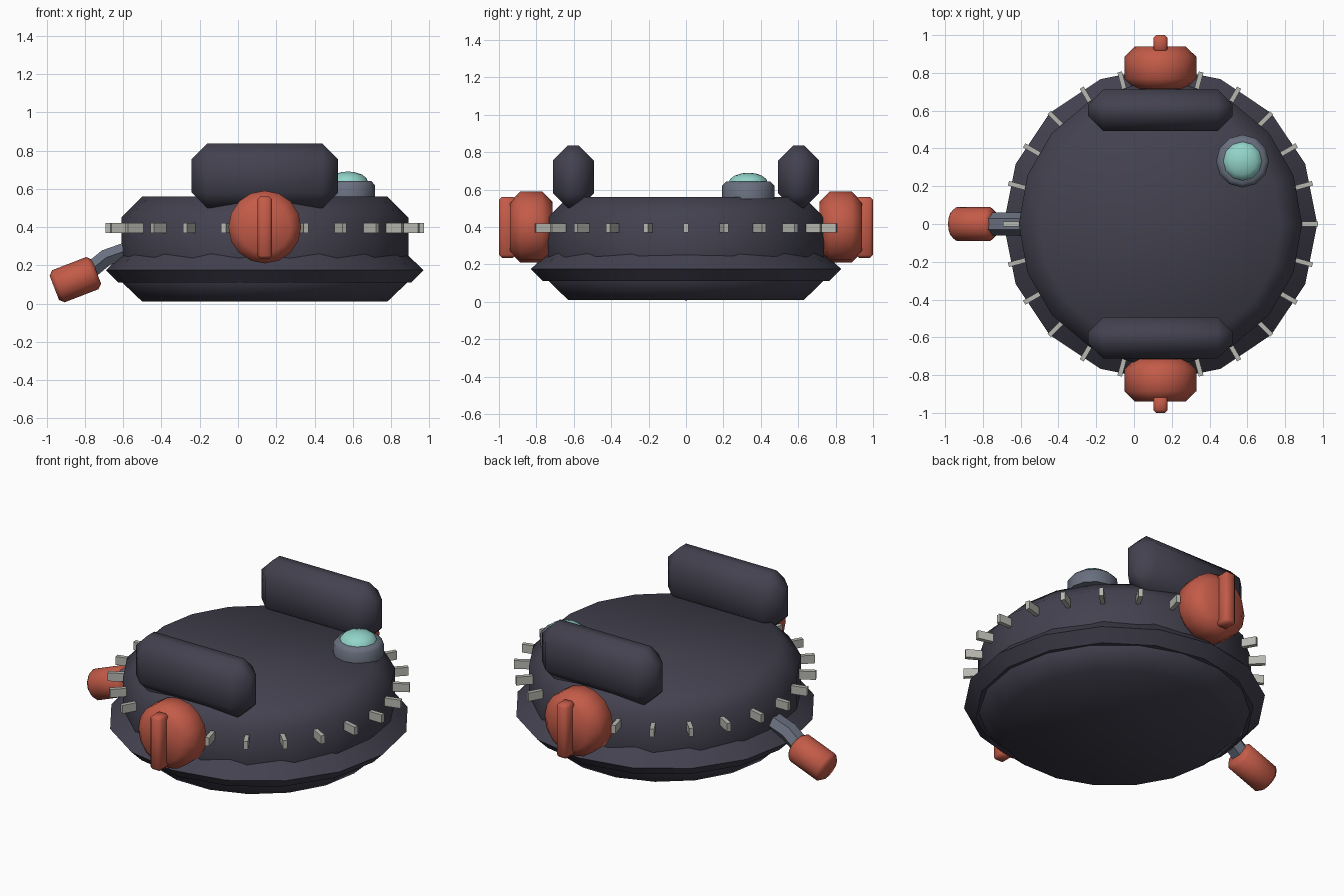
import bpy, bmesh, math
from mathutils import Matrix, Vector

if "Cube" in bpy.data.objects:
    bpy.data.objects.remove(bpy.data.objects["Cube"], do_unlink=True)


def material(name, rgb):
    m = bpy.data.materials.new(name)
    m.use_nodes = True
    m.diffuse_color = (*rgb, 1)
    m.node_tree.nodes["Principled BSDF"].inputs["Base Color"].default_value = (*rgb, 1)
    return m


DARK = material("dark slate", (0.055, 0.053, 0.078))
RED = material("brick red", (0.55, 0.105, 0.065))
STEEL = material("blue grey", (0.14, 0.16, 0.21))
PALE = material("pale grey", (0.48, 0.48, 0.44))
TEAL = material("mint glass", (0.29, 0.66, 0.59))
CX = 0.14  # centre of the round body


def finish(name, bm, mat, matrix=Matrix(), angle=50):
    bmesh.ops.recalc_face_normals(bm, faces=bm.faces)
    mesh = bpy.data.meshes.new(name)
    bm.to_mesh(mesh)
    bm.free()
    mesh.materials.append(mat)
    ob = bpy.data.objects.new(name, mesh)
    ob.matrix_world = matrix
    bpy.context.collection.objects.link(ob)
    bpy.ops.object.select_all(action="DESELECT")
    ob.select_set(True)
    bpy.context.view_layer.objects.active = ob
    bpy.ops.object.shade_smooth_by_angle(angle=math.radians(angle))
    return ob


def lathe(name, profile, sides, mat, matrix=Matrix(), angle=50):
    """Closed turned solid from (radius, height) pairs."""
    bm = bmesh.new()
    rings = []
    for r, z in profile:
        rings.append([bm.verts.new((r * math.cos(2 * math.pi * i / sides),
                                    r * math.sin(2 * math.pi * i / sides), z))
                      for i in range(sides)])
    for a, b in zip(rings, rings[1:]):
        for i in range(sides):
            j = (i + 1) % sides
            bm.faces.new((a[i], a[j], b[j], b[i]))
    bm.faces.new(rings[0])
    bm.faces.new(rings[-1])
    return finish(name, bm, mat, matrix, angle)


def box(name, size, mat, matrix, bevel=0, angle=50):
    bm = bmesh.new()
    bmesh.ops.create_cube(bm, size=1, matrix=Matrix.Diagonal((*size, 1)))
    if bevel:
        bmesh.ops.bevel(bm, geom=bm.edges[:], offset=bevel, segments=1, affect="EDGES")
    return finish(name, bm, mat, matrix, angle)


def at(x, y, z):
    return Matrix.Translation((x, y, z))


# Round body and its sharp skirt
lathe("body", [(0.64, 0.01), (0.75, 0.115), (0.75, 0.45), (0.64, 0.56)], 18, DARK, at(CX, 0, 0))
lathe("skirt", [(0.73, 0.11), (0.765, 0.11), (0.83, 0.175), (0.74, 0.26)], 16, DARK, at(CX, 0, 0), 30)

# Studs around the body
for i in range(24):
    turn = Matrix.Rotation(math.tau * i / 24, 4, "Z")
    box("stud", (0.11, 0.025, 0.05), PALE, at(CX, 0, 0.395) @ turn @ at(0.778, 0, 0))

# Upright panels and knobs on the front and back
for side, word in ((-1, "front"), (1, "back")):
    box(word + "_panel", (0.765, 0.22, 0.335), DARK, at(CX, side * 0.602, 0.668), 0.08)
    axis = Matrix.Rotation(-side * math.pi / 2, 4, "X")
    lathe(word + "_knob", [(0.135, 0), (0.19, 0.055), (0.19, 0.17), (0.135, 0.225)], 16, RED,
          at(CX, side * 0.715, 0.4) @ axis)
    box(word + "_knob_grip", (0.075, 0.09, 0.325), RED, at(CX, side * 0.955, 0.398), 0.015)

# Lamp on the top
lamp = at(0.575, 0.333, 0.55)
lathe("lamp_ring", [(0.14, 0), (0.14, 0.07), (0.12, 0.092), (0.08, 0.092)], 12, STEEL, lamp)
dome = [(0.105 * math.cos(t), 0.085 + 0.055 * math.sin(t)) for t in (0, 0.4, 0.8, 1.2, 1.5)]
lathe("lamp_dome", dome, 12, TEAL, lamp)

# Bent lever arm: six-sided section swept along a short path
bm = bmesh.new()
path = [((-0.55, 0.29), 0.1), ((-0.69, 0.24), 0.5), ((-0.80, 0.15), 0.75)]
loops = []
for (x, z), tilt in path:
    up = Vector((-math.sin(tilt), 0, math.cos(tilt)))
    centre = Vector((x, 0, z))
    loops.append([bm.verts.new(centre + up * 0.05 * math.sin(k * math.pi / 3)
                               + Vector((0, 0.06 * math.cos(k * math.pi / 3), 0)))
                  for k in range(6)])
for a, b in zip(loops, loops[1:]):
    for i in range(6):
        j = (i + 1) % 6
        bm.faces.new((a[i], a[j], b[j], b[i]))
bm.faces.new(loops[0])
bm.faces.new(loops[-1])
finish("lever_arm", bm, STEEL, angle=30)

# Lever handle
tilt = Vector((-0.93, 0, -0.36)).to_track_quat("Z", "Y").to_matrix().to_4x4()
lathe("lever_handle", [(0.068, -0.118), (0.09, -0.095), (0.09, 0.095), (0.068, 0.118)], 12, RED,
      at(-0.85, 0, 0.125) @ tilt)
